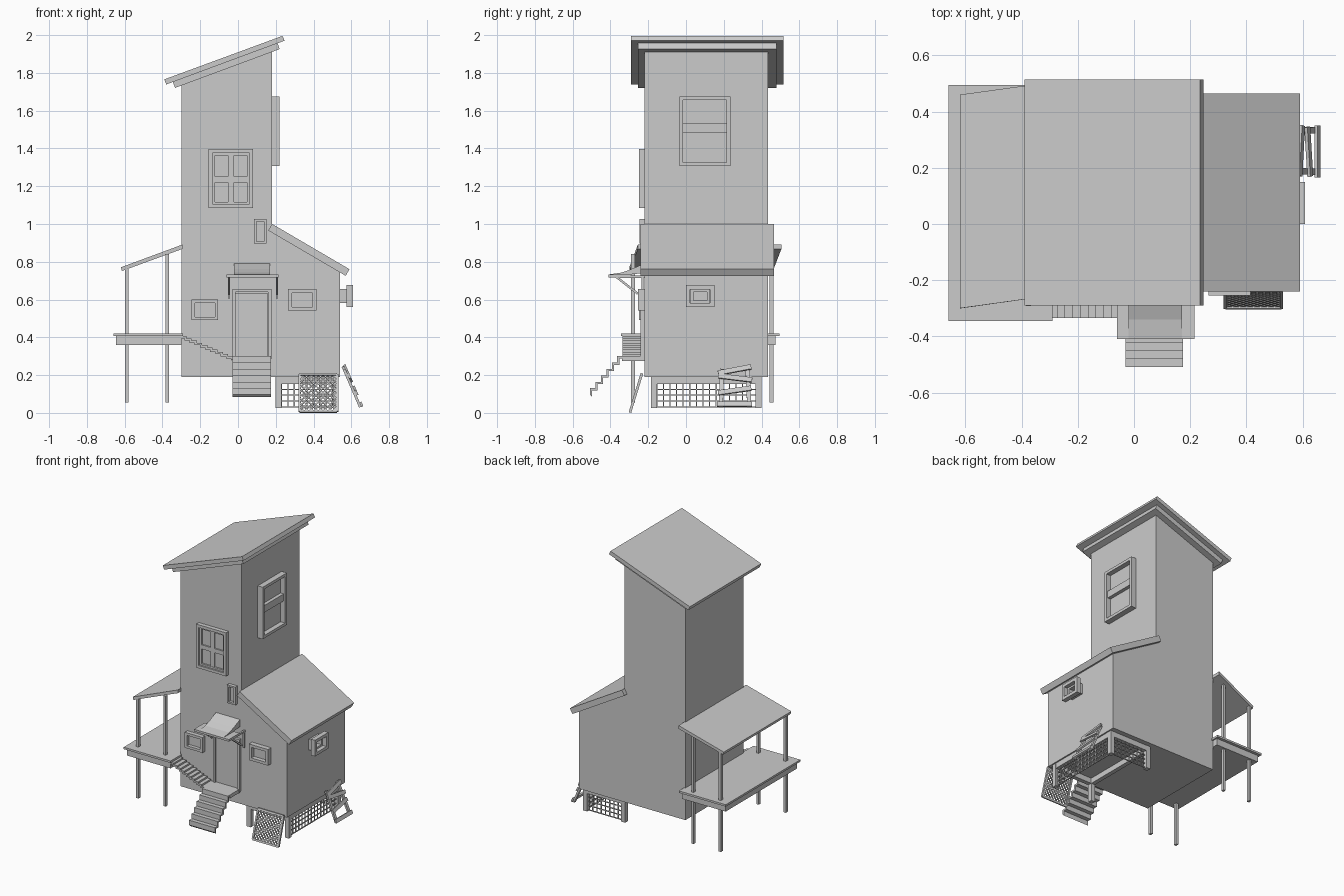
import bpy, bmesh
from mathutils import Vector, Matrix

if "Cube" in bpy.data.objects:
    bpy.data.objects.remove(bpy.data.objects["Cube"], do_unlink=True)

grey = bpy.data.materials.new("plain_grey")
grey.use_nodes = True
grey.diffuse_color = (0.6, 0.6, 0.6, 1)
grey.node_tree.nodes["Principled BSDF"].inputs["Base Color"].default_value = (0.6, 0.6, 0.6, 1)


def finish(name, bm):
    bmesh.ops.recalc_face_normals(bm, faces=bm.faces)
    mesh = bpy.data.meshes.new(name)
    bm.to_mesh(mesh)
    bm.free()
    mesh.materials.append(grey)
    obj = bpy.data.objects.new(name, mesh)
    bpy.context.collection.objects.link(obj)
    return obj


def same(u, d, w):
    return (u, d, w)


def boxes(name, items, place=same):
    """Boxes given as (u0, u1, d0, d1, w0, w1), mapped into the model by place."""
    bm = bmesh.new()
    for u0, u1, d0, d1, w0, w1 in items:
        made = bmesh.ops.create_cube(bm, size=1)["verts"]
        for v in made:
            v.co = place(u1 if v.co.x > 0 else u0, d1 if v.co.y > 0 else d0, w1 if v.co.z > 0 else w0)
    return finish(name, bm)


def prism(name, profile, lo, hi, axis="Y"):
    """Extrude an (x, z) profile along Y, or a (y, z) profile along X."""
    bm = bmesh.new()
    verts = [bm.verts.new((a, lo, b) if axis == "Y" else (lo, a, b)) for a, b in profile]
    face = bm.faces.new(verts)
    new = bmesh.ops.extrude_face_region(bm, geom=[face])["geom"]
    step = (0, hi - lo, 0) if axis == "Y" else (hi - lo, 0, 0)
    bmesh.ops.translate(bm, vec=step, verts=[g for g in new if isinstance(g, bmesh.types.BMVert)])
    return finish(name, bm)


def beams(name, lines, width, depth, up=(0, 0, 1)):
    """Straight bars between pairs of points; depth runs along the up direction."""
    bm = bmesh.new()
    for a, b in lines:
        a, b = Vector(a), Vector(b)
        x = (b - a).normalized()
        y = Vector(up).cross(x).normalized()
        turn = Matrix((x, y, x.cross(y))).transposed().to_4x4()
        size = Matrix.Diagonal(((b - a).length, width, depth, 1))
        bmesh.ops.create_cube(bm, size=1, matrix=Matrix.Translation((a + b) / 2) @ turn @ size)
    return finish(name, bm)


def front(u, d, w):
    return (u, -0.22 - d, w)


def tower_side(u, d, w):
    return (0.18 + d, u, w)


def annex_side(u, d, w):
    return (0.54 + d, u, w)


def border(u0, u1, w0, w1, t, d0, d1):
    return [(u0, u0 + t, d0, d1, w0, w1), (u1 - t, u1, d0, d1, w0, w1),
            (u0 + t, u1 - t, d0, d1, w0, w0 + t), (u0 + t, u1 - t, d0, d1, w1 - t, w1)]


def window(name, place, u0, u1, w0, w1, t, depth, bars=(), inner=0):
    items = border(u0, u1, w0, w1, t, 0, depth)
    if inner:
        items += border(u0 + t, u1 - t, w0 + t, w1 - t, inner, 0, depth * 0.6)
    items.append((u0 + t, u1 - t, 0, 0.005, w0 + t, w1 - t))
    boxes(name, items + list(bars), place)


def stairs(name, start, run, drop, count, t, lo, hi, axis):
    """Thin folded strip of steps going down from start."""
    top = []
    for i in range(count):
        top += [(start[0] + i * run, start[1] - i * drop), (start[0] + (i + 1) * run, start[1] - i * drop)]
    top.append((top[-1][0], top[-1][1] - drop))
    back = -t if run > 0 else t
    prism(name, top + [(a + back, b - t) for a, b in reversed(top)], lo, hi, axis)


# House body with lean-to annex
prism("house_body", [(-0.3, 0.195), (0.54, 0.195), (0.54, 0.76), (0.18, 0.975),
                     (0.18, 1.92), (-0.3, 1.745)], -0.22, 0.435)

# Roofs
prism("tower_roof", [(-0.39, 1.77), (0.235, 2.0), (0.247, 1.975), (-0.38, 1.743)], -0.29, 0.515)
prism("tower_roof_lower_layer", [(-0.345, 1.757), (0.21, 1.962), (0.22, 1.93), (-0.333, 1.725)], -0.255, 0.48)
prism("annex_roof", [(0.16, 0.97), (0.18, 1.005), (0.59, 0.765), (0.57, 0.73)], -0.24, 0.465)

# Tower windows
window("tower_front_window", front, -0.155, 0.08, 1.09, 1.4, 0.02, 0.03,
       [(-0.053, -0.022, 0, 0.015, 1.12, 1.37), (-0.125, 0.05, 0, 0.015, 1.225, 1.255)], 0.012)
window("tower_side_window", tower_side, -0.035, 0.235, 1.31, 1.68, 0.02, 0.04,
       [(-0.015, 0.215, 0, 0.03, 1.485, 1.535)])
window("slit_window", front, 0.085, 0.15, 0.9, 1.03, 0.012, 0.025)

# Lower windows
window("left_low_window", front, -0.245, -0.105, 0.495, 0.605, 0.018, 0.03)
window("right_low_window", front, 0.265, 0.415, 0.545, 0.66, 0.02, 0.035)
boxes("annex_window_box", border(0.025, 0.125, 0.585, 0.66, 0.015, 0, 0.04), annex_side)
boxes("annex_window_frame", border(0, 0.15, 0.565, 0.68, 0.022, 0.035, 0.068), annex_side)

# Door and frame
boxes("door_frame", [(-0.03, -0.012, 0, 0.02, 0.29, 0.66), (0.16, 0.178, 0, 0.02, 0.29, 0.66),
                     (-0.012, 0.16, 0, 0.02, 0.643, 0.66)], front)
boxes("door", [(-0.012, 0.155, 0, 0.008, 0.29, 0.64)], front)

# Awning with curved cover and brackets
boxes("awning_shelf", [(-0.06, 0.215, 0.07, 0.19, 0.722, 0.737)], front)
prism("awning_cover", [(-0.41, 0.737), (-0.34, 0.747), (-0.29, 0.765), (-0.22, 0.795),
                       (-0.22, 0.745), (-0.41, 0.725)], -0.02, 0.17, "X")
beams("awning_brackets", [pair for x in (-0.048, 0.207) for pair in
                          (((x, -0.37, 0.725), (x, -0.255, 0.635)),
                           ((x, -0.35, 0.725), (x, -0.22, 0.725)),
                           ((x, -0.23, 0.73), (x, -0.23, 0.61)))], 0.012, 0.012, (1, 0, 0))

# Entrance stairs and landing
boxes("landing", [(-0.03, 0.175, 0, 0.12, 0.28, 0.305)], front)
stairs("entrance_stairs", (-0.335, 0.305), -0.029, 0.034, 6, 0.012, -0.03, 0.175, "X")
stairs("porch_stairs", (-0.3, 0.41), 0.0275, 0.0118, 10, 0.012, -0.335, -0.23, "Y")

# Porch deck, posts and roof
boxes("porch_deck", [(-0.66, -0.29, -0.345, 0.495, 0.41, 0.424)])
boxes("porch_deck_beams", [(-0.645, -0.3, -0.33, 0.475, 0.363, 0.41)])
for x, top in ((-0.59, 0.765), (-0.375, 0.845)):
    for label, y in (("front", -0.28), ("back", 0.452)):
        part = "outer" if x < -0.5 else "inner"
        boxes(f"porch_{label}_{part}_post", [(x - 0.009, x + 0.009, y - 0.011, y + 0.011, 0.058, top)])
porch_roof = prism("porch_roof", [(-0.62, 0.775), (-0.295, 0.895), (-0.295, 0.872), (-0.615, 0.755)], -0.3, 0.46)
for v in porch_roof.data.vertices:
    if v.co.x > -0.4:
        v.co.y += 0.045

# Annex crawl space: posts, beams and square grilles
for label, y in (("front", -0.17), ("back", 0.385)):
    for side, x in (("right", 0.215), ("left", 0.515)):
        boxes(f"crawl_{label}_{side}_post", [(x - 0.016, x + 0.016, y - 0.016, y + 0.016, 0.03, 0.2)])
boxes("crawl_beams", border(0.2, 0.53, -0.185, 0.4, 0.03, 0, 1),
      lambda u, d, w: (u, w, 0.157 + d * 0.04))


def grille(name, u0, u1, place):
    n = round((u1 - u0) / 0.034)
    items = [(u0 + (u1 - u0) * i / n - 0.003, u0 + (u1 - u0) * i / n + 0.003, -0.003, 0.003, 0.033, 0.16)
             for i in range(n + 1)]
    items += [(u0, u1, -0.003, 0.003, 0.033 + 0.031 * i, 0.039 + 0.031 * i) for i in range(5)]
    boxes(name, items, place)


grille("side_grille", -0.155, 0.37, lambda u, d, w: (0.515 + d, u, w))
grille("back_grille", 0.23, 0.5, lambda u, d, w: (u, 0.385 + d, w))


# Loose diagonal lattice leaning on the front
def lean(u, w):
    return (0.325 + 0.2 * u, -0.295 + 0.06 * w, 0.012 + 0.196 * w)


face_dir = (0, -0.196, 0.06)
corners = [lean(0, 0), lean(1, 0), lean(1, 1), lean(0, 1)]
beams("lattice_frame", [(corners[i], corners[(i + 1) % 4]) for i in range(4)], 0.012, 0.014, face_dir)
slats = []
for k in range(1, 16):
    c = k / 8
    lo, hi = max(0, c - 1), min(1, c)
    slats += [(lean(lo, c - lo), lean(hi, c - hi)), (lean(1 - lo, c - lo), lean(1 - hi, c - hi))]
beams("lattice_slats", slats, 0.006, 0.006, face_dir)


# Broken plank frame leaning on the annex side
def plank(y, z, out=0):
    return (0.555 + (0.25 - z) * 0.43 + out, y, z)


slope_dir = (1, 0, 0.43)
beams("broken_frame_uprights", [(plank(0.185, 0.035), plank(0.19, 0.235)),
                                (plank(0.335, 0.035), plank(0.325, 0.25))], 0.022, 0.014, slope_dir)
beams("broken_frame_planks", [(plank(0.17, 0.215, 0.012), plank(0.345, 0.248, 0.012)),
                              (plank(0.17, 0.2, 0.012), plank(0.35, 0.178, 0.012)),
                              (plank(0.17, 0.11, 0.012), plank(0.345, 0.135, 0.012)),
                              (plank(0.165, 0.05, 0.012), plank(0.35, 0.05, 0.012))], 0.026, 0.012, slope_dir)

# Put the whole model on centre
objs = [o for o in bpy.data.objects if o.type == "MESH" and o.data.materials and o.data.materials[0] == grey]
pts = [v.co for o in objs for v in o.data.vertices]
low = min(p.z for p in pts)
for o in objs:
    o.data.transform(Matrix.Translation((0, 0, -low)))
